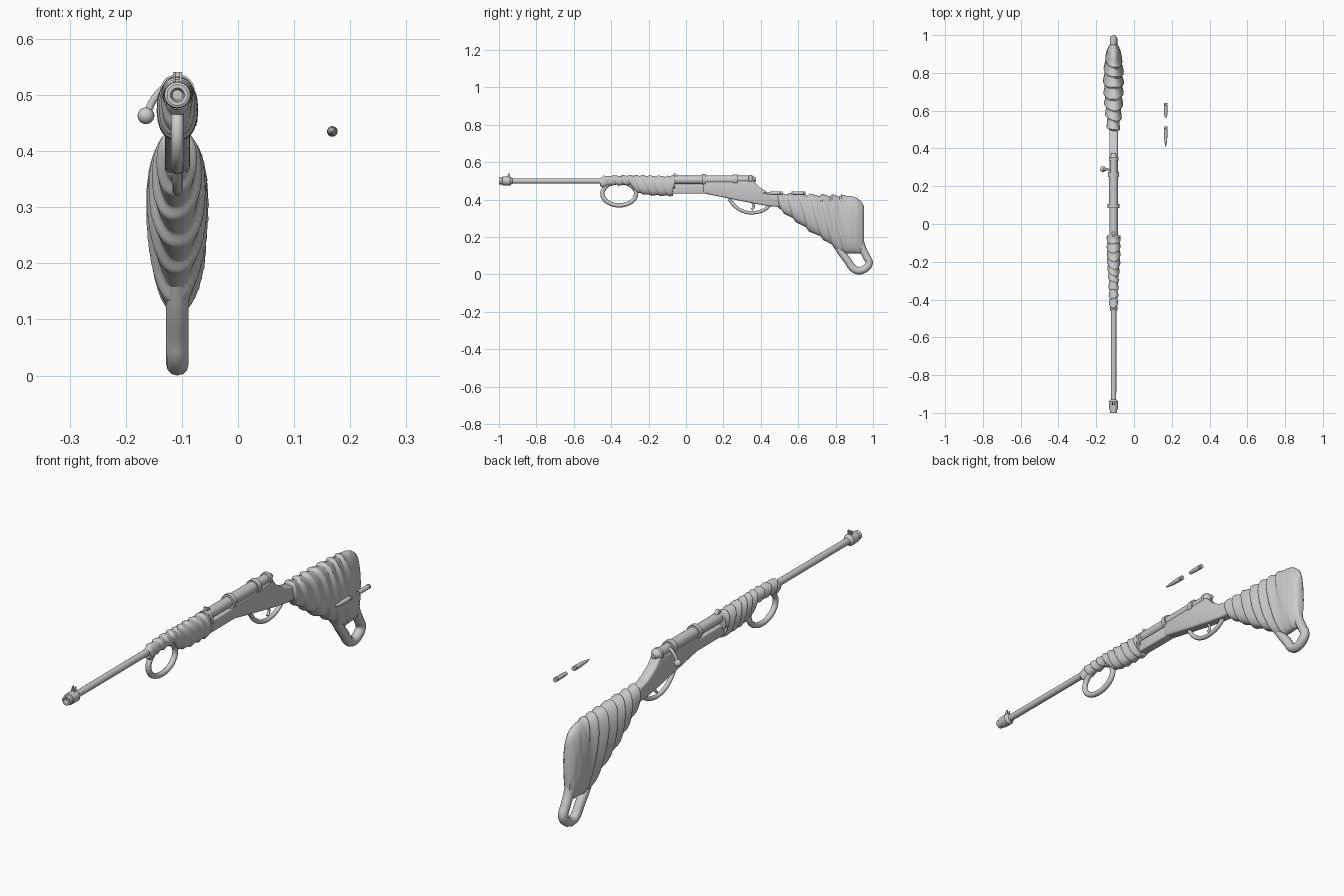
import bpy, bmesh, math
from math import sin, cos, pi

if "Cube" in bpy.data.objects:
    bpy.data.objects.remove(bpy.data.objects["Cube"])

GX, BZ = -0.108, 0.5   # rifle centre plane, bore height


def finish(name, bm, angle=35):
    bmesh.ops.recalc_face_normals(bm, faces=bm.faces)
    me = bpy.data.meshes.new(name)
    bm.to_mesh(me)
    bm.free()
    ob = bpy.data.objects.new(name, me)
    bpy.context.collection.objects.link(ob)
    bpy.ops.object.select_all(action='DESELECT')
    ob.select_set(True)
    bpy.context.view_layer.objects.active = ob
    bpy.ops.object.shade_smooth_by_angle(angle=math.radians(angle))
    return ob


def skin(name, rings, angle=35):
    bm = bmesh.new()
    rows = [[bm.verts.new(p) for p in r] for r in rings]
    n = len(rows[0])
    for a, b in zip(rows, rows[1:]):
        for i in range(n):
            bm.faces.new((a[i], a[(i + 1) % n], b[(i + 1) % n], b[i]))
    bm.faces.new(rows[0])
    bm.faces.new(rows[-1])
    return finish(name, bm, angle)


def turned(name, prof, x=GX, z=BZ, n=24):
    """Round part along y from (y, radius) pairs."""
    return skin(name, [[(x + r * cos(2 * pi * i / n), y, z + r * sin(2 * pi * i / n))
                        for i in range(n)] for y, r in prof])


def plate(name, pts, half, bevel=0.006):
    """Side profile in (y, z), extruded across x and bevelled."""
    bm = bmesh.new()
    f = bm.faces.new([bm.verts.new((GX - half, y, z)) for y, z in pts])
    ext = bmesh.ops.extrude_face_region(bm, geom=[f])['geom']
    bmesh.ops.translate(bm, vec=(2 * half, 0, 0),
                        verts=[v for v in ext if isinstance(v, bmesh.types.BMVert)])
    bmesh.ops.recalc_face_normals(bm, faces=bm.faces)
    bmesh.ops.bevel(bm, geom=bm.edges[:], offset=bevel, segments=3, profile=0.5, affect='EDGES')
    return finish(name, bm)


def tube(name, pts, r, cyclic=False):
    cu = bpy.data.curves.new(name, 'CURVE')
    cu.dimensions = '3D'
    cu.bevel_depth, cu.bevel_resolution, cu.resolution_u = r, 4, 8
    cu.use_fill_caps = True
    sp = cu.splines.new('BEZIER')
    sp.bezier_points.add(len(pts) - 1)
    sp.use_cyclic_u = cyclic
    for b, p in zip(sp.bezier_points, pts):
        b.co = p
        b.handle_left_type = b.handle_right_type = 'AUTO'
    ob = bpy.data.objects.new(name, cu)
    bpy.context.collection.objects.link(ob)
    bpy.ops.object.select_all(action='DESELECT')
    ob.select_set(True)
    bpy.context.view_layer.objects.active = ob
    bpy.ops.object.convert(target='MESH')
    bpy.ops.object.shade_smooth_by_angle(angle=math.radians(50))
    return ob


def side(pts):
    return [(GX, y, z) for y, z in pts]


def wrapped(name, st, period, amp, lean, wrap_end, steps=130, n=40):
    """Cloth-wrapped body: loft of (y, top, bottom, half width) with slanted folds."""
    rings = []
    for k in range(steps + 1):
        y = st[0][0] + (st[-1][0] - st[0][0]) * k / steps
        a, b = next((p, q) for p, q in zip(st, st[1:]) if y <= q[0] + 1e-6)
        t = (y - a[0]) / (b[0] - a[0])
        top, bot, hw = (a[i] + (b[i] - a[i]) * t for i in (1, 2, 3))
        hh, mid = (top - bot) / 2, (top + bot) / 2
        ring = []
        for i in range(n):
            c, s = cos(2 * pi * i / n), sin(2 * pi * i / n)
            dx = hw * math.copysign(abs(c) ** 0.9, c)
            dz = hh * math.copysign(abs(s) ** 0.9, s)
            ph = (y + lean * dz + 0.12 * dx + 0.006 * sin(23 * y + 2 * c)) / period
            fr = ph % 1
            saw = min(fr / 0.18, (1 - fr) / 0.82)
            fade = max(0.12, min(1, (wrap_end - y) / 0.05))
            off = amp * (saw - 0.5) * fade
            nx, nz = c / hw, s / hh
            l = math.hypot(nx, nz)
            ring.append((GX + dx + off * nx / l, y, mid + dz + off * nz / l))
        rings.append(ring)
    return skin(name, rings, 50)


# Barrel with muzzle collar and recessed bore
turned("barrel", [(-0.985, 0.009), (-1.0, 0.0125), (-1.0, 0.019), (-0.983, 0.019), (-0.981, 0.023),
                  (-0.94, 0.024), (-0.935, 0.02), (-0.928, 0.014), (-0.3, 0.0145), (0.1, 0.016)])
for s in (-1, 1):
    o = plate("front_sight_ear", [(-0.957, 0.515), (-0.957, 0.525), (-0.948, 0.541),
                                  (-0.941, 0.541), (-0.941, 0.515)], 0.0022, 0.0006)
    o.location.x = s * 0.006

# Wrapped handguard and its front hand loop
wrapped("handguard_wrap", [(-0.46, 0.514, 0.478, 0.015), (-0.445, 0.525, 0.465, 0.021),
                           (-0.40, 0.528, 0.477, 0.022), (-0.30, 0.53, 0.478, 0.025),
                           (-0.255, 0.53, 0.435, 0.028), (-0.20, 0.528, 0.424, 0.033),
                           (-0.07, 0.524, 0.42, 0.034)],
        0.043, 0.007, 0.5, 0.1)
tube("front_hand_loop", [(GX, -0.357 + 0.09 * cos(k * pi / 6), 0.432 + 0.062 * sin(k * pi / 6))
                         for k in range(12)], 0.0115, True)

# Upper tube, bands and lower fore stock
turned("barrel_shroud", [(-0.08, 0.022), (0.085, 0.022), (0.085, 0.031), (0.105, 0.031),
                         (0.105, 0.024), (0.25, 0.024), (0.25, 0.029), (0.275, 0.029)], z=0.506)
plate("fore_stock", [(-0.09, 0.432), (-0.09, 0.482), (0.11, 0.482), (0.11, 0.432)], 0.021)
turned("fore_stock_band", [(-0.072, 0.03), (-0.072, 0.036), (-0.06, 0.036), (-0.06, 0.03)], z=0.49)
plate("rear_sight", [(-0.066, 0.515), (-0.066, 0.541), (-0.058, 0.541), (-0.035, 0.52)], 0.008, 0.001)

# Receiver, bolt and handle
plate("receiver", [(0.09, 0.498), (0.27, 0.5), (0.36, 0.503), (0.385, 0.472), (0.44, 0.437),
                   (0.51, 0.42), (0.51, 0.36), (0.44, 0.366), (0.36, 0.38), (0.25, 0.402), (0.09, 0.435)],
      0.0225, 0.009)
turned("bolt", [(0.27, 0.02), (0.335, 0.02), (0.337, 0.025), (0.352, 0.025), (0.36, 0.016), (0.375, 0.01)],
       z=0.508)
tube("bolt_handle", [(GX, 0.29, 0.514), (-0.128, 0.29, 0.513), (-0.148, 0.29, 0.495),
                     (-0.163, 0.29, 0.465)], 0.0065)
bm = bmesh.new()
bmesh.ops.create_uvsphere(bm, u_segments=20, v_segments=12, radius=0.015)
finish("bolt_knob", bm).location = (-0.164, 0.29, 0.463)

# Trigger and guard
tube("trigger_guard", side([(0.23, 0.405), (0.265, 0.362), (0.315, 0.335), (0.375, 0.332),
                            (0.425, 0.35), (0.455, 0.378)]), 0.009)
tube("trigger", side([(0.35, 0.39), (0.362, 0.368), (0.36, 0.355), (0.35, 0.347)]), 0.0055)

# Cloth-wrapped butt stock
wrapped("butt_stock", [(0.485, 0.425, 0.365, 0.02), (0.50, 0.434, 0.348, 0.029), (0.56, 0.431, 0.305, 0.037),
                       (0.65, 0.428, 0.24, 0.046), (0.75, 0.424, 0.18, 0.05), (0.83, 0.422, 0.115, 0.047),
                       (0.88, 0.42, 0.112, 0.044), (0.915, 0.408, 0.112, 0.038),
                       (0.94, 0.388, 0.112, 0.027), (0.953, 0.36, 0.125, 0.014)],
        0.062, 0.013, 0.3, 0.88)
tube("toe_loop", side([(0.79, 0.185), (0.83, 0.12), (0.867, 0.07), (0.897, 0.03), (0.925, 0.02),
                       (0.96, 0.033), (0.979, 0.06), (0.965, 0.095), (0.945, 0.135), (0.925, 0.2)]), 0.02)

# Loose cartridge and empty case
turned("cartridge", [(0.515, 0.0095), (0.509, 0.0095), (0.509, 0.008), (0.505, 0.008), (0.503, 0.0095),
                     (0.46, 0.009), (0.452, 0.0075), (0.44, 0.0072), (0.425, 0.005), (0.408, 0.001)],
       0.168, 0.435, 16)
turned("empty_case", [(0.64, 0.0095), (0.634, 0.0095), (0.634, 0.008), (0.63, 0.008), (0.628, 0.0095),
                      (0.583, 0.009), (0.575, 0.0075), (0.565, 0.0075), (0.565, 0.006), (0.575, 0.006)],
       0.168, 0.435, 16)
